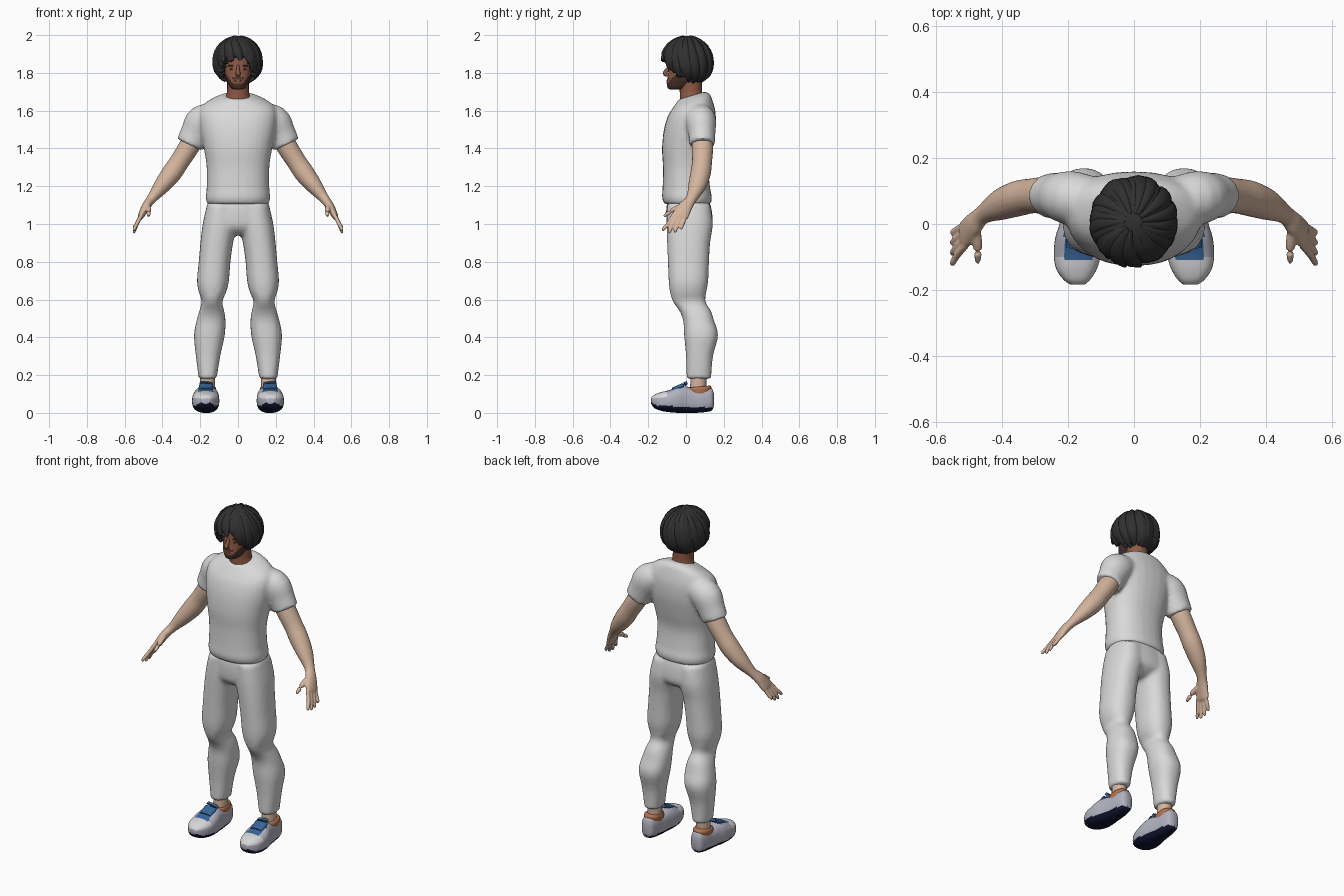
import bpy, bmesh, math, random
from mathutils import Vector, Matrix

if "Cube" in bpy.data.objects:
    bpy.data.objects.remove(bpy.data.objects["Cube"])

random.seed(4)


def mat(name, r, g, b):
    m = bpy.data.materials.new(name)
    m.diffuse_color = (r, g, b, 1)
    m.use_nodes = True
    m.node_tree.nodes["Principled BSDF"].inputs["Base Color"].default_value = m.diffuse_color
    return m


CLOTH = mat("light_grey_cloth", .70, .70, .70)
SKIN = mat("light_skin", .66, .46, .34)
FACE = mat("brown_skin", .27, .10, .06)
BEARD = mat("beard_brown", .07, .035, .025)
HAIR = mat("hair_black", .03, .03, .031)
SHOE = mat("shoe_grey", .45, .45, .53)
CAP = mat("toe_white", .68, .68, .70)
BLUE = mat("shoe_blue", .04, .13, .32)
NAVY = mat("sole_navy", .006, .007, .03)
ORANGE = mat("lining_orange", .45, .17, .08)


def spline(keys, n):
    """Catmull-Rom interpolation of equal-length tuples."""
    out = []
    for i in range(len(keys) - 1):
        a, b, c, d = (keys[min(max(j, 0), len(keys) - 1)] for j in range(i - 1, i + 3))
        for s in range(n):
            t = s / n
            out.append([.5 * (2 * q + (r - p) * t + (2 * p - 5 * q + 4 * r - w) * t * t
                              + (3 * q - p - 3 * r + w) * t ** 3)
                        for p, q, r, w in zip(a, b, c, d)])
    return out + [list(keys[-1])]


def loft(bm, rings, sides=20, power=2.0):
    """Skin superellipse rings given as (centre, u axis, v axis), with caps."""
    def f(x):
        return math.copysign(abs(x) ** (2 / power), x)
    loops = []
    for c, u, v in rings:
        angles = [2 * math.pi * i / sides for i in range(sides)]
        loops.append([bm.verts.new(c + u * f(math.cos(a)) + v * f(math.sin(a))) for a in angles])
    for lo, hi in zip(loops, loops[1:]):
        for i in range(sides):
            j = (i + 1) % sides
            bm.faces.new((lo[i], lo[j], hi[j], hi[i]))
    bm.faces.new(loops[0])
    bm.faces.new(loops[-1])


def stack(bm, keys, sides=28, power=2.3, n=4):
    """Upright loft from (z, x0, x1, y0, y1, tilt)."""
    loft(bm, [(Vector(((a + b) / 2, (c + d) / 2, z)), Vector(((b - a) / 2, 0, 0)),
               Vector((0, (d - c) / 2, t * (d - c) / 2)))
              for z, a, b, c, d, t in spline(keys, n)], sides, power)


def tube(bm, keys, sides=16, n=4, power=2.0):
    """Limb along (x, y, z, side radius, thickness radius)."""
    k = spline(keys, n)
    pts = [Vector(q[:3]) for q in k]
    rings = []
    for i, q in enumerate(k):
        t = (pts[min(i + 1, len(k) - 1)] - pts[max(i - 1, 0)]).normalized()
        ref = Vector((0, 1, 0)) if abs(t.y) < .85 else Vector((0, 0, 1))
        u = (ref - t * ref.dot(t)).normalized()
        rings.append((pts[i], u * q[3], t.cross(u) * q[4]))
    loft(bm, rings, sides, power)


def ball(bm, c, r):
    bmesh.ops.create_uvsphere(bm, u_segments=16, v_segments=10, radius=1,
                              matrix=Matrix.Translation(c) @ Matrix.Diagonal((*r, 1)))


def finish(bm, name, mats, mirror=False, voxel=0, smooth=0, rule=None):
    bmesh.ops.recalc_face_normals(bm, faces=bm.faces)
    bm.normal_update()
    if rule:
        for f in bm.faces:
            f.material_index = rule(f.calc_center_median(), f.normal)
    me = bpy.data.meshes.new(name)
    bm.to_mesh(me)
    bm.free()
    ob = bpy.data.objects.new(name, me)
    bpy.context.collection.objects.link(ob)
    for m in mats:
        me.materials.append(m)
    bpy.ops.object.select_all(action='DESELECT')
    ob.select_set(True)
    bpy.context.view_layer.objects.active = ob
    bpy.ops.object.shade_smooth_by_angle(angle=math.radians(50))
    if mirror:
        ob.modifiers.new("mirror", 'MIRROR').use_mirror_merge = False
    if voxel:
        r = ob.modifiers.new("blend", 'REMESH')
        r.mode, r.voxel_size, r.use_smooth_shade = 'VOXEL', voxel, True
    if smooth:
        s = ob.modifiers.new("soften", 'SMOOTH')
        s.factor, s.iterations = .5, smooth
    return ob


# Shirt: torso and both sleeves blended together
bm = bmesh.new()
stack(bm, [(z, -w, w, a, b, t) for z, w, a, b, t in (
    (1.105, .163, -.115, .13, 0), (1.14, .171, -.127, .138, 0), (1.19, .166, -.124, .128, 0),
    (1.30, .166, -.122, .12, 0), (1.40, .181, -.127, .14, 0), (1.50, .2, -.117, .157, 0),
    (1.58, .205, -.095, .157, .05), (1.63, .185, -.07, .143, .15),
    (1.665, .128, -.05, .127, .25), (1.68, .078, -.04, .1, .3))])
for s in (-1, 1):
    tube(bm, [(.1 * s, .065, 1.575, .07, .06), (.185 * s, .078, 1.545, .082, .088),
              (.225 * s, .084, 1.48, .072, .08), (.255 * s, .086, 1.42, .068, .074)], 24)
finish(bm, "shirt", [CLOTH], voxel=.011, smooth=5)

# Trousers: pelvis and both legs blended together
bm = bmesh.new()
stack(bm, [(z, -w, w, a, b, 0) for z, w, a, b in (
    (1.13, .155, -.095, .12), (1.08, .168, -.105, .135), (1.0, .18, -.102, .142),
    (.965, .12, -.085, .12), (.94, .05, -.05, .08))])
LEG = ((1.10, .005, .165, -.1, .13), (1.0, .006, .187, -.103, .142), (.9, .026, .199, -.1, .128),
       (.8, .04, .208, -.096, .122), (.7, .048, .217, -.092, .118), (.64, .062, .208, -.085, .108),
       (.59, .083, .192, -.07, .103), (.54, .073, .205, -.035, .132), (.49, .066, .219, -.015, .148),
       (.41, .07, .233, -.01, .17), (.3, .094, .223, 0, .143), (.18, .113, .208, .003, .133))
for s in (-1, 1):
    stack(bm, [(z, *sorted((s * a, s * b)), c, d, 0) for z, a, b, c, d in LEG])
finish(bm, "trousers", [CLOTH], voxel=.011, smooth=5)

# Arms with palms, fingers and thumbs
bm = bmesh.new()
tube(bm, [(.22, .085, 1.48, .055, .055), (.262, .087, 1.405, .057, .055),
          (.31, .085, 1.33, .053, .052), (.352, .077, 1.268, .054, .053),
          (.405, .058, 1.2, .047, .043), (.458, .028, 1.133, .029, .026),
          (.487, -.002, 1.093, .037, .023), (.512, -.03, 1.045, .044, .017),
          (.519, -.035, 1.028, .036, .012)], 20)
for i in range(4):
    y, tip = -.065 + .021 * i, -.118 + .031 * i
    drop = (.012, 0, .004, .02)[i]
    tube(bm, [(.51, y, 1.05, .011, .011), (.536, (y + tip) / 2 - .004, 1.0, .011, .011),
              (.549, tip, .962 + drop, .0095, .0095), (.549, tip - .002, .95 + drop, .005, .005)], 10, 3)
tube(bm, [(.48, -.008, 1.1, .015, .015), (.474, -.06, 1.078, .014, .015),
          (.473, -.1, 1.053, .011, .011), (.473, -.118, 1.04, .006, .006)], 10, 3)
finish(bm, "arms", [SKIN], mirror=True, voxel=.005, smooth=2)

# Ankles and shoe linings
bm = bmesh.new()
stack(bm, [(.09, .125, .2, .02, .11, 0), (.14, .122, .2, .022, .108, 0), (.22, .122, .2, .025, .11, 0)], 16, 2)
finish(bm, "ankles", [SKIN], mirror=True)
bm = bmesh.new()
stack(bm, [(.1, .118, .21, .005, .132, .1), (.128, .116, .212, .004, .135, .1),
           (.139, .122, .205, .01, .127, .1)], 20, 2.2)
finish(bm, "shoe_linings", [ORANGE], mirror=True)


# Shoes: lofted heel to toe, coloured by direction and position
def shoe_rule(c, n):
    if n.z < -.35 or c.z < .018 + max(0, -.12 - c.y) * .6:
        return 1
    if n.z > .35 and -.105 < c.y < -.02 and abs(c.x - .17) < .042:
        return 2
    if c.y < -.095 and n.z > .25:
        return 3
    return 0


bm = bmesh.new()
SHOE_KEYS = ((.147, .148, .182, .035, .105), (.135, .128, .2, .012, .13), (.1, .118, .21, .004, .136),
             (.05, .113, .216, 0, .13), (0, .106, .226, 0, .14), (-.04, .1, .238, 0, .138),
             (-.09, .1, .243, .004, .12), (-.135, .112, .236, .012, .109),
             (-.168, .132, .214, .026, .096), (-.184, .15, .192, .048, .08))
loft(bm, [(Vector(((a + b) / 2, y, (c + d) / 2)), Vector(((b - a) / 2, 0, 0)), Vector((0, 0, (d - c) / 2)))
          for y, a, b, c, d in spline(SHOE_KEYS, 5)], 40, 2.7)
finish(bm, "shoes", [SHOE, NAVY, BLUE, CAP], mirror=True, rule=shoe_rule)
bm = bmesh.new()
tube(bm, [(.17, -.07, .122, .012, .035), (.169, -.025, .142, .012, .038),
          (.167, .005, .16, .008, .034)], 16, power=2.6)
finish(bm, "shoe_tongues", [BLUE], mirror=True)

# Neck
bm = bmesh.new()
stack(bm, [(1.6, -.075, .075, -.03, .09, 0), (1.66, -.069, .069, -.032, .09, .2),
           (1.7, -.058, .058, -.033, .085, .1), (1.78, -.058, .058, -.035, .085, 0)], 24, 2)
finish(bm, "neck", [FACE])


# Head with beard along the jaw and a dark scalp
def head_rule(c, n):
    if c.z > 1.885 or c.y > .04:
        return 2
    jaw = 1.745 + min(.05, max(0, abs(c.x) - .028) * 1.4)
    moustache = 1.767 < c.z < 1.778 and abs(c.x) < .034
    return 1 if c.z < jaw or moustache else 0


bm = bmesh.new()
stack(bm, [(z, -w, w, a, b, 0) for z, w, a, b in (
    (1.712, .02, -.083, -.04), (1.72, .038, -.096, .01), (1.745, .054, -.102, .05),
    (1.77, .065, -.099, .07), (1.8, .072, -.094, .085), (1.85, .078, -.09, .105),
    (1.9, .078, -.085, .11), (1.94, .065, -.065, .095), (1.965, .03, -.03, .05))], 40, 2.2, 6)
finish(bm, "head", [FACE, BEARD, HAIR], rule=head_rule)
bm = bmesh.new()
tube(bm, [(0, -.082, 1.84, .008, .008), (0, -.097, 1.82, .01, .009),
          (0, -.111, 1.797, .012, .013), (0, -.098, 1.785, .006, .012)], 12)
ball(bm, (0, -.096, 1.758), (.021, .008, .006))
finish(bm, "nose_and_lips", [FACE])
bm = bmesh.new()
ball(bm, (.031, -.081, 1.819), (.014, .006, .005))
ball(bm, (.034, -.081, 1.838), (.02, .008, .005))
finish(bm, "eyes_and_brows", [BEARD], mirror=True)

# Hair: a thick cap with swept locks following its surface
HC = Vector((-.002, .006, 1.862))


def hairline(az):
    d = abs((math.degrees(az) + 90 + 180) % 360 - 180)
    if d < 30:
        return 10
    if d < 62:
        return 10 - (d - 30) / 32 * 52
    return -42 - (d - 62) / 118 * 20


def on_head(az, el, r):
    flare = 1 + .10 * max(0, -math.sin(el))
    return HC + Vector((r[0] * math.cos(az) * math.cos(el) * flare,
                        r[1] * math.sin(az) * math.cos(el) * flare, r[2] * math.sin(el)))


bm = bmesh.new()
ball_r = (.124, .131, .134)
bmesh.ops.create_uvsphere(bm, u_segments=48, v_segments=32, radius=1)
kill = []
for f in bm.faces:
    c = f.calc_center_median()
    if math.degrees(math.asin(max(-1, min(1, c.z / c.length)))) < hairline(math.atan2(c.y, c.x)) + 4:
        kill.append(f)
bmesh.ops.delete(bm, geom=kill, context='FACES')
for v in bm.verts:
    v.co = on_head(math.atan2(v.co.y, v.co.x), math.asin(max(-1, min(1, v.co.z))), ball_r)
cap = finish(bm, "hair_cap", [HAIR])
sol = cap.modifiers.new("thickness", 'SOLIDIFY')
sol.thickness, sol.offset = .035, -1

bm = bmesh.new()
COUNT = 30
for i in range(COUNT):
    a0 = 2 * math.pi * i / COUNT + random.uniform(-.06, .06)
    sweep = random.uniform(.2, .5)
    end = math.radians(hairline(a0 + sweep) - random.uniform(0, 12))
    lift = random.uniform(.95, 1.02)
    rr = [q * lift for q in (.123, .13, .124)]
    steps, rings = 14, []
    pts = [on_head(a0 + sweep * (k / steps) ** 1.5, 1.38 + (end - 1.38) * k / steps, rr)
           for k in range(steps + 1)]
    for k, p in enumerate(pts):
        s = k / steps
        t = (pts[min(k + 1, steps)] - pts[max(k - 1, 0)]).normalized()
        nrm = (p - HC).normalized()
        side = t.cross(nrm).normalized()
        w = .008 + .019 * math.sin(math.pi * min(1, s * .78)) - .012 * max(0, s - .75) * 4
        rings.append((p, side * max(w, .005), side.cross(t) * (.013 if s < .85 else .009)))
    loft(bm, rings, 10)
finish(bm, "hair_locks", [HAIR])
